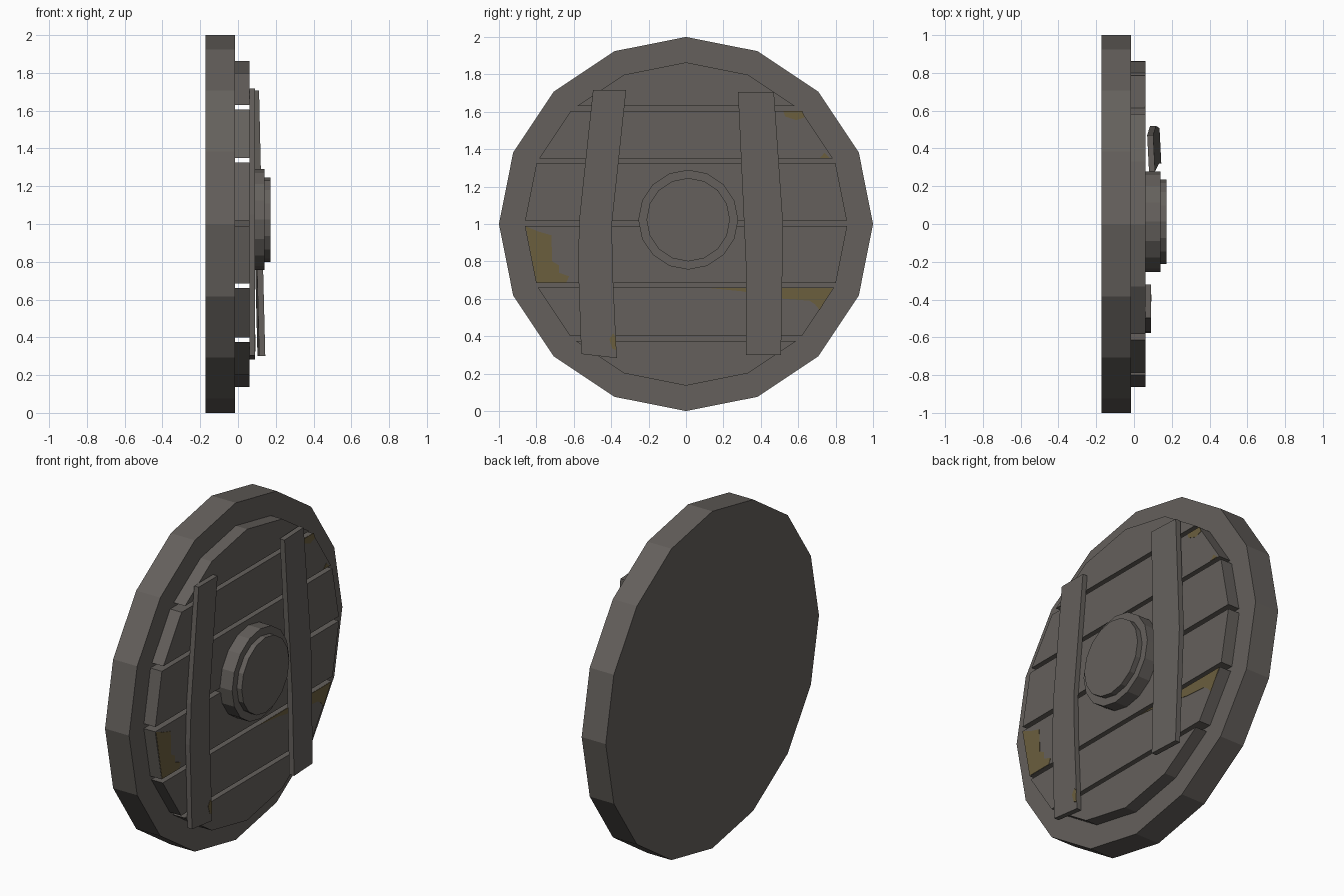
import bpy, bmesh, math

if "Cube" in bpy.data.objects:
    bpy.data.objects.remove(bpy.data.objects["Cube"])


def material(name, rgb):
    m = bpy.data.materials.new(name)
    m.diffuse_color = (*rgb, 1)
    m.use_nodes = True
    m.node_tree.nodes["Principled BSDF"].inputs["Base Color"].default_value = m.diffuse_color
    return m


WOOD = material("dark weathered wood", (0.128, 0.117, 0.107))
PAINT = material("worn olive paint", (0.146, 0.112, 0.048))


def prism(name, outline, x0, x1, mat=WOOD, slope=(0, 0)):
    """Extrude a (y, z) outline along x; slope leans it along y and z."""
    bm = bmesh.new()
    sy, sz = slope
    rings = [[bm.verts.new((x + sy * y + sz * (z - 1), y, z)) for y, z in outline]
             for x in (x0, x1)]
    n = len(outline)
    bm.faces.new(rings[0])
    bm.faces.new(rings[1])
    for i in range(n):
        j = (i + 1) % n
        bm.faces.new((rings[0][i], rings[0][j], rings[1][j], rings[1][i]))
    bmesh.ops.recalc_face_normals(bm, faces=bm.faces)
    me = bpy.data.meshes.new(name)
    bm.to_mesh(me)
    bm.free()
    me.materials.append(mat)
    ob = bpy.data.objects.new(name, me)
    bpy.context.collection.objects.link(ob)
    return ob


def ngon(r, cy=0.0, cz=1.0, n=16):
    return [(cy + r * math.cos(i * math.tau / n), cz + r * math.sin(i * math.tau / n))
            for i in range(n)]


# Backing disc
prism("backing_disc", ngon(1.0), -0.173, -0.015)

# Planks: horizontal bands of a smaller 16-sided outline
R = 0.864


def half_width(h):
    angles = [(k + 0.5) * math.pi / 8 for k in range(4)]
    return max(0, min((R * math.cos(math.pi / 16) - math.sin(a) * abs(h)) / math.cos(a)
                      for a in angles))


bands = [(0.136, 0.375), (0.40, 0.66), (0.685, 0.99),
         (1.018, 1.325), (1.35, 1.605), (1.63, 1.864)]
corners = [R * math.sin(k * math.pi / 8) + 1 for k in range(-3, 4)]
for i, (lo, hi) in enumerate(bands):
    zs = [lo] + [z for z in corners if lo + 0.004 < z < hi - 0.004] + [hi]
    right = [(half_width(z - 1), z) for z in zs]
    left = [(-y, z) for y, z in reversed(right)]
    outline = [p for k, p in enumerate(right + left)
               if not (p[0] <= 0.001 and k >= len(right) and abs(p[0]) < 0.001)]
    prism(f"plank_{i + 1}", outline, -0.016, 0.06)

# Central boss in two steps
prism("boss_base", ngon(0.267, 0.012, 1.023), -0.016, 0.14)
prism("boss_cap", ngon(0.223, 0.012, 1.023), 0.13, 0.172)

# Vertical straps, the right one leaning outward at the bottom
prism("left_strap", [(-0.497, 1.717), (-0.32, 1.717), (-0.396, 1.0), (-0.392, 0.75),
                     (-0.37, 0.283), (-0.56, 0.305), (-0.578, 0.81), (-0.568, 1.05)],
      0.06, 0.09)
prism("right_strap", [(0.278, 1.706), (0.47, 1.706), (0.519, 1.0), (0.508, 0.30),
                      (0.32, 0.30), (0.32, 0.79)],
      0.111, 0.143, slope=(-0.05, -0.025))

# Remaining paint patches as thin plates
patches = [
    (0.06, [(-0.857, 0.988), (-0.79, 0.96), (-0.72, 0.94), (-0.715, 0.80), (-0.68, 0.78),
            (-0.68, 0.74), (-0.625, 0.72), (-0.64, 0.687), (-0.80, 0.687)]),
    (0.06, [(0.11, 0.659), (0.787, 0.659), (0.715, 0.54), (0.69, 0.57),
            (0.66, 0.59), (0.52, 0.60), (0.30, 0.64)]),
    (0.06, [(0.52, 1.604), (0.622, 1.604), (0.635, 1.57), (0.59, 1.555), (0.53, 1.575)]),
    (0.06, [(0.715, 1.352), (0.74, 1.38), (0.77, 1.352)]),
    (0.09, [(-0.41, 0.385), (-0.39, 0.415), (-0.377, 0.40), (-0.373, 0.325), (-0.395, 0.335)]),
]
for i, (x, outline) in enumerate(patches):
    prism(f"paint_patch_{i + 1}", outline, x - 0.001, x + 0.002, PAINT)
